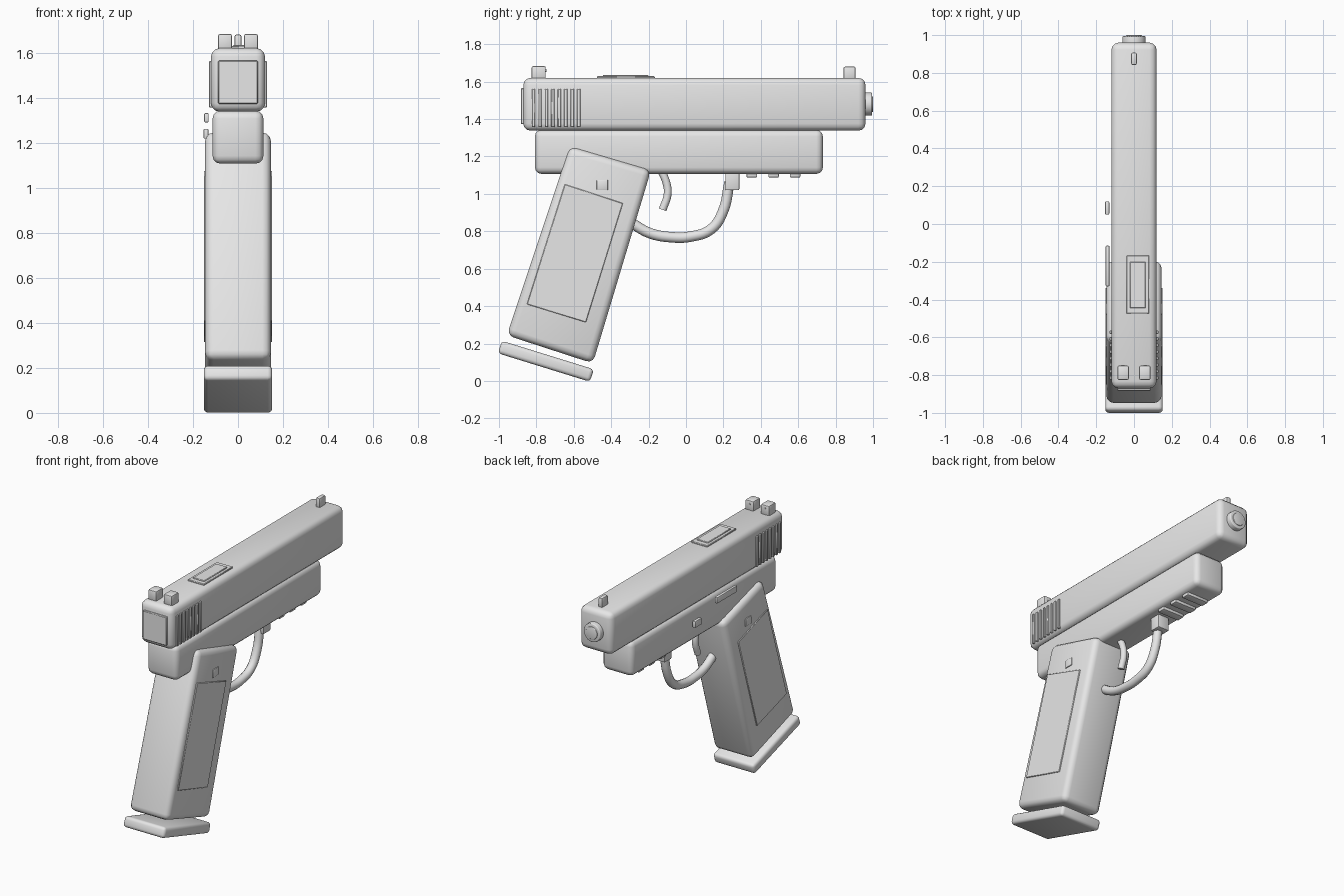
import bpy, bmesh, math
from mathutils import Vector, Matrix

if "Cube" in bpy.data.objects:
    bpy.data.objects.remove(bpy.data.objects["Cube"])

grey = bpy.data.materials.new("plain grey")
grey.diffuse_color = (0.8, 0.8, 0.8, 1)
grey.use_nodes = True
grey.node_tree.nodes["Principled BSDF"].inputs["Base Color"].default_value = grey.diffuse_color


def finish(name, bm, bevel=0.0, segments=3):
    if bevel:
        bmesh.ops.bevel(bm, geom=bm.edges[:], offset=bevel, segments=segments,
                        profile=0.5, affect='EDGES', clamp_overlap=True)
    bmesh.ops.recalc_face_normals(bm, faces=bm.faces[:])
    mesh = bpy.data.meshes.new(name)
    bm.to_mesh(mesh)
    bm.free()
    mesh.materials.append(grey)
    obj = bpy.data.objects.new(name, mesh)
    bpy.context.collection.objects.link(obj)
    return obj


def slab(name, profile, x0, x1, bevel=0.0, segments=3):
    """Extrude a (y, z) outline from x0 to x1."""
    bm = bmesh.new()
    face = bm.faces.new([bm.verts.new((x0, y, z)) for y, z in profile])
    ext = bmesh.ops.extrude_face_region(bm, geom=[face])
    verts = [g for g in ext["geom"] if isinstance(g, bmesh.types.BMVert)]
    bmesh.ops.translate(bm, verts=verts, vec=(x1 - x0, 0, 0))
    return finish(name, bm, bevel, segments)


def box(name, x, y, z, bevel=0.0, segments=3):
    outline = [(y[0], z[0]), (y[1], z[0]), (y[1], z[1]), (y[0], z[1])]
    return slab(name, outline, x[0], x[1], bevel, segments)


def rod(name, radius, centre, length, bevel=0.0):
    """Cylinder lying along y."""
    bm = bmesh.new()
    m = Matrix.Translation(centre) @ Matrix.Rotation(math.pi / 2, 4, 'X')
    bmesh.ops.create_cone(bm, cap_ends=True, segments=32, radius1=radius,
                          radius2=radius, depth=length, matrix=m)
    return finish(name, bm, bevel)


def tube(name, points, radius):
    """Round tube through (y, z) points on the centre plane."""
    cu = bpy.data.curves.new(name, 'CURVE')
    cu.dimensions = '3D'
    cu.bevel_depth = radius
    cu.bevel_resolution = 4
    cu.resolution_u = 5
    cu.use_fill_caps = True
    sp = cu.splines.new('BEZIER')
    sp.bezier_points.add(len(points) - 1)
    for bp, (y, z) in zip(sp.bezier_points, points):
        bp.co = (0, y, z)
        bp.handle_left_type = bp.handle_right_type = 'AUTO'
    cu.materials.append(grey)
    obj = bpy.data.objects.new(name, cu)
    bpy.context.collection.objects.link(obj)


# Slide, rear plate and frame
box("slide", (-0.12, 0.12), (-0.87, 0.96), (1.338, 1.62), 0.038)
box("rear_plate", (-0.088, 0.088), (-0.883, -0.85), (1.373, 1.565), 0.004, 1)
box("frame", (-0.113, 0.113), (-0.808, 0.732), (1.107, 1.342), 0.035)

# Barrel end
rod("barrel_rim", 0.062, (0, 0.96, 1.48), 0.07, 0.006)
rod("barrel_core", 0.042, (0, 0.96, 1.48), 0.08, 0.004)

# Sights
for side in (-1, 1):
    xs = sorted((side * 0.027, side * 0.088))
    box("rear_sight", xs, (-0.825, -0.75), (1.61, 1.683), 0.008, 2)
    rod("rear_sight_dot", 0.008, (side * 0.057, -0.75, 1.66), 0.006)
box("front_sight", (-0.015, 0.015), (0.842, 0.907), (1.61, 1.68), 0.008, 2)

# Ejection port plates
box("port_plate", (-0.04, 0.08), (-0.475, -0.167), (1.61, 1.629), 0.003, 1)
box("port_cover", (-0.022, 0.062), (-0.445, -0.2), (1.62, 1.635), 0.003, 1)

# Grip and tilted base plate
slab("grip", [(-0.958, 0.244), (-0.498, 0.094), (-0.187, 1.127), (-0.621, 1.255)],
     -0.146, 0.146, 0.038)
base = box("base_plate", (-0.152, 0.152), (-0.2575, 0.2575), (-0.035, 0.035), 0.02)
base.data.transform(Matrix.Translation((0, -0.749, 0.105)) @
                    Matrix.Rotation(math.radians(-17.2), 4, 'X'))

# Details on both sides: grip panels, buttons, slide ribs
for side in (-1, 1):
    span = sorted((side * 0.14, side * 0.152))
    slab("grip_panel", [(-0.851, 0.41), (-0.535, 0.313), (-0.337, 0.95), (-0.648, 1.052)],
         span[0], span[1], 0.003, 1)
    box("grip_button", span, (-0.478, -0.417), (1.02, 1.075), 0.005, 2)
    ribs = sorted((side * 0.11, side * 0.129))
    for i in range(8):
        y = -0.815 + i * 0.0345
        box("slide_rib", ribs, (y - 0.009, y + 0.009), (1.357, 1.562), 0.003, 1)

# Left side levers
box("slide_stop", (-0.15, -0.13), (-0.33, -0.115), (1.29, 1.332), 0.005, 2)
box("takedown_lever", (-0.153, -0.131), (0.05, 0.12), (1.218, 1.262), 0.005, 2)

# Trigger, guard and guard mount
tube("trigger", [(-0.135, 1.13), (-0.105, 1.06), (-0.098, 1.0), (-0.125, 0.915)], 0.021)
tube("trigger_guard", [(-0.3, 0.85), (-0.193, 0.79), (-0.075, 0.768), (0.02, 0.771),
                       (0.134, 0.811), (0.198, 0.907), (0.232, 1.06)], 0.028)
box("guard_mount", (-0.042, 0.042), (0.21, 0.285), (1.02, 1.13), 0.006, 2)

# Accessory rail teeth
for y in (0.352, 0.468, 0.583):
    box("rail_tooth", (-0.08, 0.08), (y - 0.028, y + 0.028), (1.088, 1.13), 0.005, 2)

# Smooth the rounded edges, keep hard corners
meshes = [o for o in bpy.context.collection.objects if o.type == 'MESH']
for o in meshes:
    o.select_set(True)
bpy.context.view_layer.objects.active = meshes[0]
bpy.ops.object.shade_smooth_by_angle(angle=math.radians(40))
